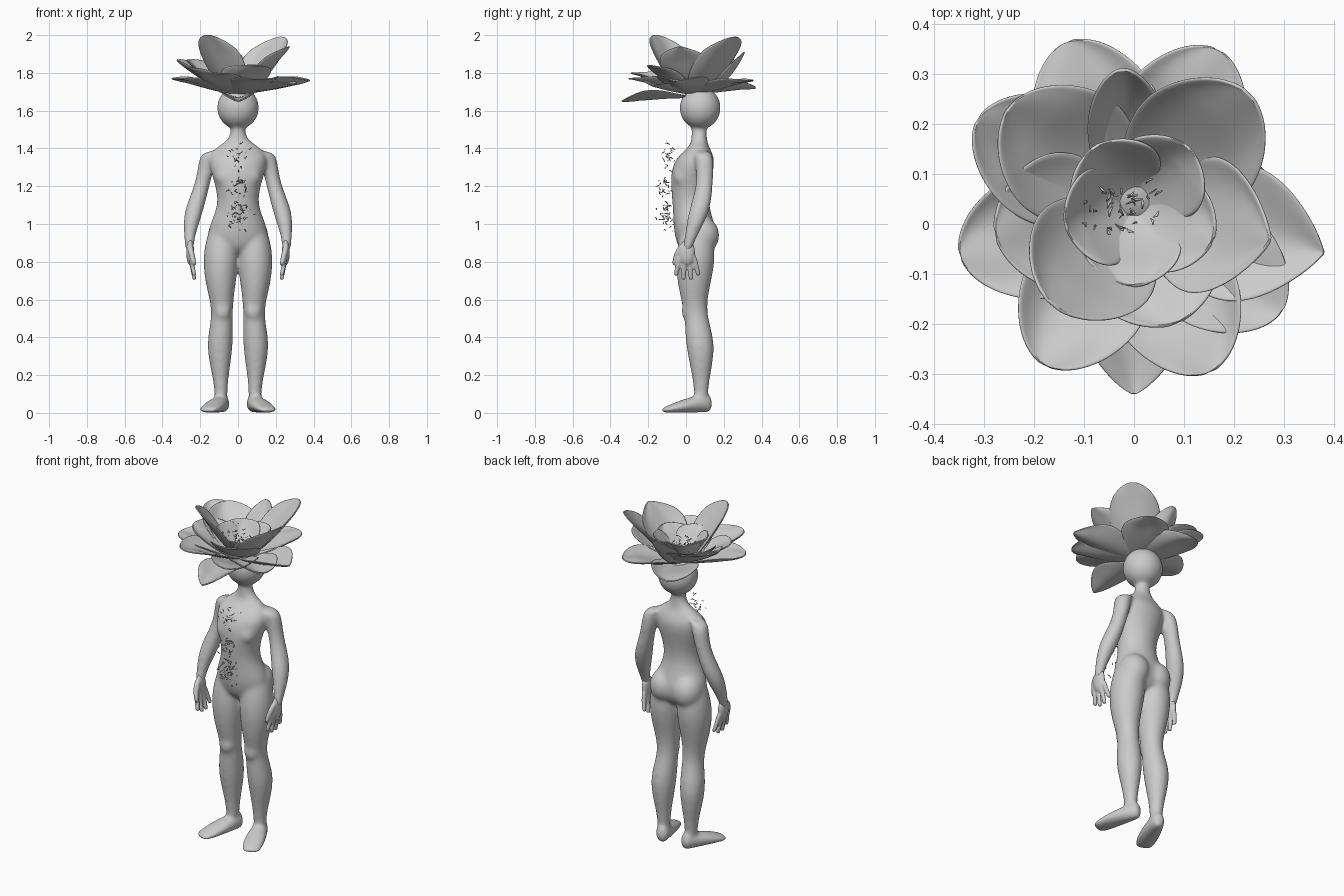
import bpy, bmesh, random
from math import sin, cos, pi, radians
from mathutils import Vector

random.seed(4)
default_cube = bpy.data.objects.get("Cube")
if default_cube:
    bpy.data.objects.remove(default_cube)

GREY = (0.6, 0.6, 0.6, 1)
clay = bpy.data.materials.new("clay_grey")
clay.use_nodes = True
clay.diffuse_color = GREY
clay.node_tree.nodes["Principled BSDF"].inputs["Base Color"].default_value = GREY


def finish(bm, name):
    """Turn the bmesh into a smooth shaded object in clay."""
    bmesh.ops.recalc_face_normals(bm, faces=bm.faces)
    for face in bm.faces:
        face.smooth = True
    mesh = bpy.data.meshes.new(name)
    bm.to_mesh(mesh)
    bm.free()
    mesh.materials.append(clay)
    part = bpy.data.objects.new(name, mesh)
    bpy.context.collection.objects.link(part)
    return part


def add_modifier(part, kind, **settings):
    modifier = part.modifiers.new(kind.lower(), kind)
    for key, value in settings.items():
        setattr(modifier, key, value)


def fuse(part, voxel, blend):
    """Round the volumes, join them into one skin and relax the seams."""
    add_modifier(part, "SUBSURF", levels=2, render_levels=2)
    add_modifier(part, "REMESH", mode="VOXEL", voxel_size=voxel, use_smooth_shade=True)
    add_modifier(part, "SMOOTH", factor=.5, iterations=blend)


def circle(sides=16):
    return [(cos(2 * pi * i / sides), sin(2 * pi * i / sides)) for i in range(sides)]


def skin_rings(bm, rings):
    """Bridge a list of point rings and cap both ends."""
    loops = [[bm.verts.new(point) for point in ring] for ring in rings]
    for lower, upper in zip(loops, loops[1:]):
        for i in range(len(lower)):
            bm.faces.new((lower[i - 1], lower[i], upper[i], upper[i - 1]))
    bm.faces.new(loops[0])
    bm.faces.new(loops[-1])


def limb(bm, side, stations, depth=1.1):
    """Stack level ellipses given as x, y, z and radius."""
    skin_rings(bm, [[(side * (x + radius * c), y + depth * radius * s, z) for c, s in circle()]
                    for x, y, z, radius in stations])


def ball(bm, centre, radii):
    made = bmesh.ops.create_uvsphere(bm, u_segments=16, v_segments=10, radius=1)
    for vert in made["verts"]:
        vert.co = Vector(c + r * k for c, r, k in zip(centre, radii, vert.co))


def foot(bm, side, steps=8):
    """Loft from heel to toe, turned outwards, lower and wider towards the toes."""
    forward = Vector((side * sin(radians(20)), -cos(radians(20)), 0))
    across = Vector((-forward.y, forward.x, 0))
    ankle = Vector((side * .09, .08, 0))
    rings = []
    for k in range(steps + 1):
        t = k / steps
        half = (.042 + .03 * t) * sin(pi * (.1 + .83 * t)) ** .3
        height = .025 + .075 * cos(pi / 2 * t)
        middle = ankle + forward * (.28 * t - .06) + Vector((0, 0, height / 2))
        rings.append([middle + across * half * c + Vector((0, 0, height / 2 * s))
                      for c, s in circle()])
    skin_rings(bm, rings)


# Body: overlapping volumes fused into one smooth skin
bm = bmesh.new()
torso = [(.05, .83, .1, .08), (.055, .95, .19, .125), (.02, 1.1, .09, .09), (.025, 1.25, .14, .115),
         (.05, 1.35, .165, .11), (.07, 1.41, .12, .05), (.07, 1.45, .035, .04), (.07, 1.56, .04, .045)]
skin_rings(bm, [[(width * c, y + depth * s, z) for c, s in circle()]
                for y, z, width, depth in torso])
ball(bm, centre=(0, .075, 1.615), radii=(.115, .113, .115))
for side in (1, -1):
    # legs and feet
    limb(bm, side, [(.08, .05, 1.03, .05), (.085, .055, .93, .085), (.092, .05, .8, .1),
                    (.092, .04, .65, .075), (.08, .05, .52, .05), (.1, .08, .36, .08),
                    (.09, .08, .15, .032), (.09, .08, .03, .038)])
    foot(bm, side)
    # shoulders and arms
    limb(bm, side, [(.08, .08, 1.39, .03), (.155, .09, 1.38, .045), (.165, .1, 1.32, .046),
                    (.19, .1, 1.2, .039), (.24, .07, 1.06, .056), (.26, .02, .92, .026),
                    (.255, 0, .84, .024)])
    # fullness of chest, buttock and kneecap
    ball(bm, centre=(side * .06, -.02, 1.25), radii=(.065, .05, .06))
    ball(bm, centre=(side * .075, .085, .94), radii=(.088, .095, .1))
    ball(bm, centre=(side * .082, .01, .54), radii=(.045, .035, .055))
fuse(finish(bm, "body"), voxel=.008, blend=25)

# Hands: palm, four fingers with the middle ones longest, and thumb
for side, label in ((1, "left"), (-1, "right")):
    bm = bmesh.new()
    ball(bm, centre=(side * .253, .006, .85), radii=(.022, .044, .07))
    for k in range(4):
        y = .03 * k - .04
        tip = .735 - .025 * sin(pi * k / 3)
        limb(bm, side, [(.25, y * .8, .84, .013), (.245, y, .79, .013), (.232, y * 1.3, tip, .012),
                        (.23, y * 1.3, tip - .01, .01)])
    limb(bm, side, [(.255, -.01, .9, .015), (.25, -.04, .86, .017), (.235, -.06, .8, .014),
                    (.23, -.06, .78, .01)])
    fuse(finish(bm, f"{label}_hand"), voxel=.006, blend=5)


def petal(name, angle, reach, half, tip, blunt=.5, base=1.69, cup=.04, rise=1.5, rows=20, columns=14):
    """Cupped petal growing out of the flower centre, with a wavy rolled rim."""
    out = Vector((cos(radians(angle)), sin(radians(angle)), 0))
    across = Vector((-out.y, out.x, 0))
    phase = random.uniform(0, 6)
    bm = bmesh.new()
    grid = []
    for i in range(rows + 1):
        u = sin(pi / 2 * i / rows)
        swell = sin(pi * (.06 + .938 * u ** 1.5))
        width = half * swell ** blunt
        row = []
        for j in range(columns + 1):
            v = 2 * j / columns - 1
            wave = .016 * u * u * sin(4 * v + phase)
            roll = .04 * max(0, u - .75)
            z = base + (tip - base) * u ** rise + (cup * v * v + wave) * swell - roll
            spot = out * (reach * u - .2 * half * v * v * swell) + across * width * v
            row.append(bm.verts.new(spot + Vector((0, .03, z))))
        grid.append(row)
    for near, far in zip(grid, grid[1:]):
        for j in range(columns):
            bm.faces.new((near[j], near[j + 1], far[j + 1], far[j]))
    part = finish(bm, name)
    add_modifier(part, "SOLIDIFY", thickness=.007, offset=0)
    add_modifier(part, "SUBSURF", levels=1, render_levels=1)


# Outer whorl: broad and flat, with one raised petal on the side
for angle, tip in ((62, 1.77), (112, 1.73), (150, 1.88), (195, 1.78), (240, 1.81), (295, 1.78), (325, 1.75)):
    petal(f"outer_petal_{angle}", angle, reach=.36, half=.13, tip=tip)
petal("pointed_side_petal", angle=347, reach=.39, half=.14, tip=1.77, blunt=.8)
petal("drooping_front_petal", angle=270, reach=.37, half=.11, tip=1.66, blunt=.7, base=1.67)

# Middle whorl: a tall uneven bowl
for angle, tip in ((45, 2), (140, 1.88), (190, 1.84), (230, 2.01), (290, 1.85), (347, 1.95)):
    reach = .29 + .05 * sin(radians(angle))
    petal(f"middle_petal_{angle}", angle, reach, half=.14, tip=tip, blunt=.75 if angle == 347 else .5)
petal("curled_back_petal", angle=95, reach=.28, half=.08, tip=1.92, rise=2.5)

# Inner cup
for k in range(5):
    angle = 50 + 72 * k
    petal(f"inner_petal_{k + 1}", angle, reach=.155 + .015 * cos(radians(angle)), half=.1,
          tip=1.85, base=1.7)


def flakes(name, clusters, spread, size=.01):
    """Scattered slivers, each a bent strip of two faces."""
    bm = bmesh.new()
    for count, centre in clusters:
        for _ in range(count):
            middle = Vector(random.gauss(a, b) for a, b in zip(centre, spread))
            along = Vector(random.uniform(-1, 1) for _ in range(3)).normalized()
            wide = along.orthogonal().normalized() * size * .3
            along *= size * random.uniform(.5, 1.4)
            strip = [(middle - along, wide * .3), (middle + wide, wide), (middle + along, wide * .3)]
            pairs = [(bm.verts.new(p - w), bm.verts.new(p + w)) for p, w in strip]
            for a, b in zip(pairs, pairs[1:]):
                bm.faces.new((a[0], a[1], b[1], b[0]))
    add_modifier(finish(bm, name), "SOLIDIFY", thickness=.002)


flakes("chest_flakes", clusters=[(24, (0, -.09, 1.35)), (26, (.01, -.11, 1.2)), (55, (0, -.1, 1.05))],
       spread=(.027, .02, .035))
flakes("flower_stamens", clusters=[(40, (-.03, .04, 1.79))], spread=(.045, .025, .025))
